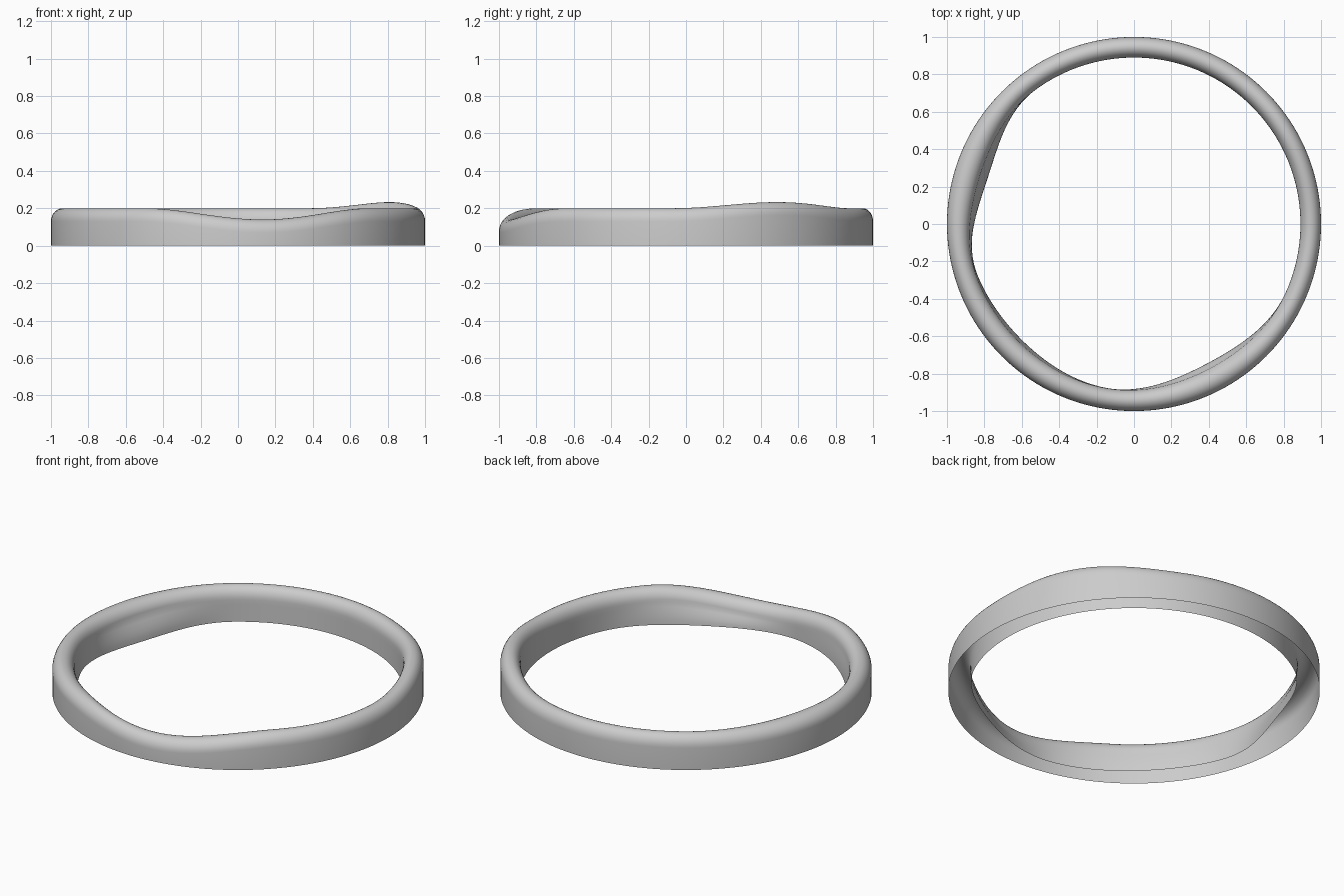
import bpy, bmesh
from math import sin, cos, pi, radians, degrees

if "Cube" in bpy.data.objects:
    bpy.data.objects.remove(bpy.data.objects["Cube"])

SEGMENTS = 160
ARC = 14      # steps over the rounded rim
WALL = 5      # steps down the inner wall


def swell(angle, centre, half_width):
    """Smooth bump, 1 at the centre and 0 beyond the half width (degrees)."""
    d = (angle - centre + 180) % 360 - 180
    return cos(d / half_width * pi / 2) ** 2 if abs(d) < half_width else 0.0


def profile(deg):
    """Open cross-section (radius, height) of the band at one angle."""
    top = 0.2 + 0.033 * swell(deg, 31, 36) - 0.06 * swell(deg, -82, 40)
    bulge = (0.07 * swell(deg, 162, 36) + 0.028 * swell(deg, 223, 42)
             + 0.048 * swell(deg, -62, 38))
    r_bottom = 0.89 - bulge
    r_top = 0.89 - 0.4 * bulge
    mid, half, rise = (1 + r_top) / 2, (1 - r_top) / 2, 0.07
    pts = [(1.0, 0.0)]
    for i in range(ARC + 1):
        t = pi * i / ARC
        pts.append((mid + half * cos(t), top - rise + rise * sin(t)))
    for i in range(1, WALL + 1):
        t = i / WALL
        pts.append((r_top + (r_bottom - r_top) * sin(t * pi / 2),
                    (top - rise) * (1 - t)))
    return pts


# Wavy band, hollow underneath
bm = bmesh.new()
rings = []
for s in range(SEGMENTS):
    a = 2 * pi * s / SEGMENTS
    rings.append([bm.verts.new((r * cos(a), r * sin(a), z))
                  for r, z in profile(degrees(a))])
for s in range(SEGMENTS):
    p, q = rings[s], rings[(s + 1) % SEGMENTS]
    for i in range(len(p) - 1):
        bm.faces.new((p[i], q[i], q[i + 1], p[i + 1]))
mesh = bpy.data.meshes.new("ring_band")
bm.to_mesh(mesh)
bm.free()
band = bpy.data.objects.new("ring_band", mesh)
bpy.context.collection.objects.link(band)

# Smooth shading
bpy.context.view_layer.objects.active = band
band.select_set(True)
bpy.ops.object.shade_smooth_by_angle(angle=radians(40))
